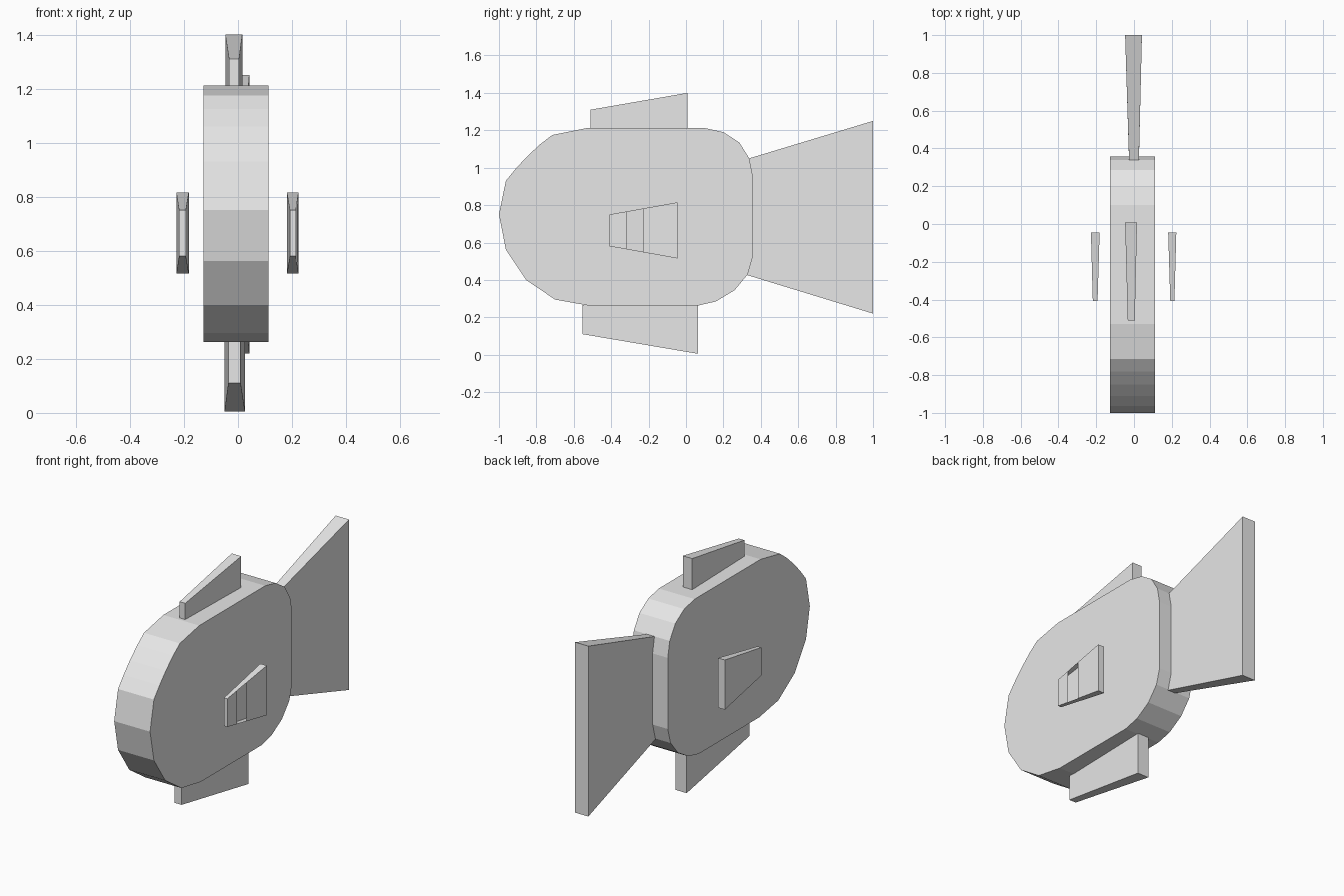
import bpy
import bmesh

if "Cube" in bpy.data.objects:
    bpy.data.objects.remove(bpy.data.objects["Cube"])

grey = bpy.data.materials.new("light_grey")
grey.diffuse_color = (0.8, 0.8, 0.8, 1)
grey.use_nodes = True
grey.node_tree.nodes["Principled BSDF"].inputs["Base Color"].default_value = grey.diffuse_color


def finish(name, bm):
    """Turn a bmesh into a flat-shaded grey object."""
    bmesh.ops.recalc_face_normals(bm, faces=bm.faces)
    mesh = bpy.data.meshes.new(name)
    bm.to_mesh(mesh)
    bm.free()
    mesh.materials.append(grey)
    obj = bpy.data.objects.new(name, mesh)
    bpy.context.collection.objects.link(obj)
    return obj


def loft(name, sections):
    """Skin rectangular sections given as (y, z_low, z_high, x_left, x_right),
    with separate y for the lower and upper edge when y is a pair."""
    bm = bmesh.new()
    rings = []
    for y, lo, hi, left, right in sections:
        y_lo, y_hi = y if isinstance(y, tuple) else (y, y)
        rings.append([bm.verts.new(p) for p in (
            (left, y_lo, lo), (right, y_lo, lo), (right, y_hi, hi), (left, y_hi, hi))])
    for a, b in zip(rings, rings[1:]):
        for i in range(4):
            j = (i + 1) % 4
            bm.faces.new((a[i], a[j], b[j], b[i]))
    bm.faces.new(rings[0])
    bm.faces.new(rings[-1])
    return finish(name, bm)


# Body: rounded outline extruded across its thickness
outline = [
    (-1.0, 0.75), (-0.963, 0.93), (-0.91, 0.995), (-0.85, 1.06), (-0.78, 1.125),
    (-0.715, 1.175), (-0.53, 1.212), (0.10, 1.212), (0.20, 1.19), (0.285, 1.135),
    (0.338, 1.05), (0.357, 0.955), (0.357, 0.525), (0.33, 0.43), (0.26, 0.345),
    (0.16, 0.285), (0.06, 0.262), (-0.515, 0.262), (-0.70, 0.295), (-0.855, 0.40),
    (-0.963, 0.562)]
bm = bmesh.new()
side = bm.faces.new([bm.verts.new((-0.128, y, z)) for y, z in outline])
ext = bmesh.ops.extrude_face_region(bm, geom=[side], use_keep_orig=True)
bmesh.ops.translate(bm, vec=(0.24, 0, 0),
                    verts=[g for g in ext["geom"] if isinstance(g, bmesh.types.BMVert)])
finish("body", bm)

# Upright fins, each widening towards the back
loft("tail_fin", [((0.33, 0.338), 0.425, 1.05, -0.026, 0.026),
                  (1.0, 0.22, 1.25, -0.047, 0.042)])
loft("top_fin", [(-0.51, 1.21, 1.31, -0.033, 0.004),
                 (0.008, 1.21, 1.4, -0.047, 0.016)])
loft("bottom_fin", [(-0.553, 0.11, 0.265, -0.036, 0.01),
                    (0.065, 0.005, 0.265, -0.05, 0.026)])

# Side fins, standing clear of the body
loft("left_side_fin", [(-0.408, 0.58, 0.75, -0.218, -0.193),
                       (-0.045, 0.515, 0.815, -0.228, -0.182)])
sections = []
for y in (-0.408, -0.318, -0.23, -0.045):
    t = (y + 0.408) / 0.363
    sections.append((y, 0.58 - 0.065 * t, 0.75 + 0.065 * t, 0.192 - 0.011 * t, 0.214 + 0.01 * t))
right_fin = loft("right_side_fin", sections)

# Open slot in the outer face of the right side fin
bm = bmesh.new()
bm.from_mesh(right_fin.data)
slot = [f for f in bm.faces if f.normal.x > 0.9
        and -0.318 < f.calc_center_median().y < -0.23]
bmesh.ops.delete(bm, geom=slot, context="FACES_ONLY")
bm.to_mesh(right_fin.data)
bm.free()
